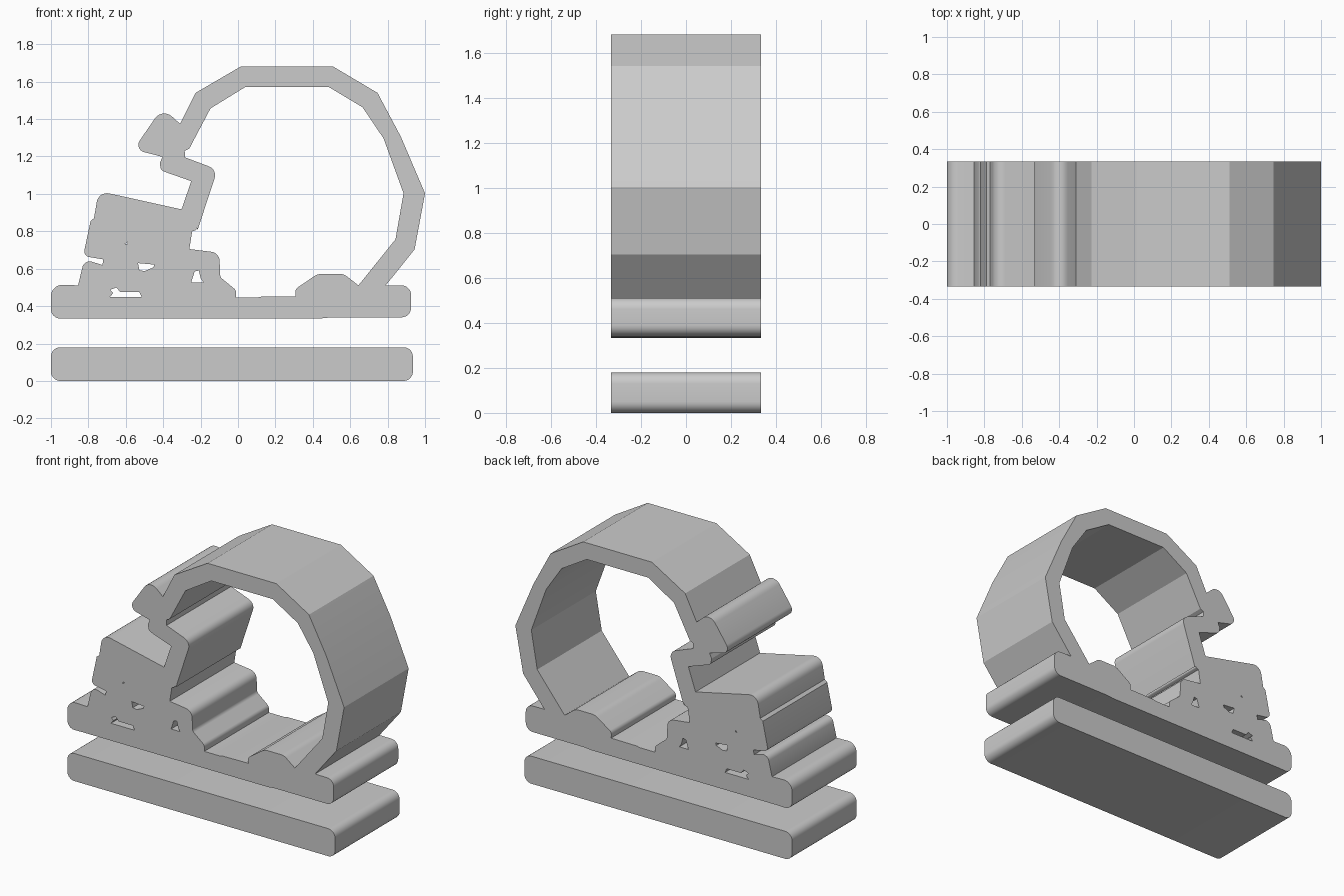
import bpy, bmesh, math
from mathutils import Vector, Matrix

if "Cube" in bpy.data.objects:
    bpy.data.objects.remove(bpy.data.objects["Cube"])

HALF = 0.333  # half depth of every extruded part


def rounded(points, steps=7):
    """Outline from (x, z) or (x, z, radius) corners."""
    out, n = [], len(points)
    for i, p in enumerate(points):
        c = Vector(p[:2])
        if len(p) == 2:
            out.append(c)
            continue
        a = (Vector(points[i - 1][:2]) - c)
        b = (Vector(points[(i + 1) % n][:2]) - c)
        half = a.angle(b) / 2
        t = min(p[2] / math.tan(half), a.length * 0.98, b.length * 0.98)
        a, b = c + a.normalized() * t, c + b.normalized() * t
        w = math.sin(half)
        for k in range(steps + 1):
            u = k / steps
            f, g, h = (1 - u) ** 2, 2 * u * (1 - u) * w, u * u
            out.append((a * f + c * g + b * h) / (f + g + h))
    return out


def slab(name, outline, holes=()):
    """Extrude a front-view outline (with holes) along y."""
    cu = bpy.data.curves.new(name, 'CURVE')
    cu.dimensions = '2D'
    cu.fill_mode = 'BOTH'
    cu.extrude = HALF
    for pts in [rounded(outline)] + [rounded(h) for h in holes]:
        s = cu.splines.new('POLY')
        s.points.add(len(pts) - 1)
        for sp, p in zip(s.points, pts):
            sp.co = (p.x, p.y, 0, 1)
        s.use_cyclic_u = True
    ob = bpy.data.objects.new(name, cu)
    bpy.context.collection.objects.link(ob)
    bpy.ops.object.select_all(action='DESELECT')
    ob.select_set(True)
    bpy.context.view_layer.objects.active = ob
    bpy.ops.object.convert(target='MESH')
    ob = bpy.context.view_layer.objects.active
    ob.name = name
    me = ob.data
    me.transform(Matrix.Rotation(math.pi / 2, 4, 'X'))
    bm = bmesh.new()
    bm.from_mesh(me)
    bmesh.ops.remove_doubles(bm, verts=bm.verts, dist=1e-5)
    bmesh.ops.recalc_face_normals(bm, faces=bm.faces)
    bm.to_mesh(me)
    bm.free()
    bpy.ops.object.shade_smooth_by_angle(angle=math.radians(20))
    return ob


# Separate lower plate
slab("lower_plate", [(-1, 0, .05), (.935, 0, .05), (.935, .18, .05), (-1, .18, .05)])

# Upper bar with the low mound beside the hoop foot
slab("upper_bar", [
    (-1, .332, .05), (-.9, .335), (.45, .335), (.5, .34), (.925, .34, .05),
    (.925, .51, .05), (.79, .511), (.644, .511), (.565, .572, .06), (.425, .572, .07),
    (.305, .49, .03), (.308, .452), (.12, .45), (.1, .445), (-.01, .445),
    (-.855, .445), (-.855, .511), (-1, .515, .06)])

# Crouched body on the bar, with the small gaps between its limbs
slab("body", [
    (-.855, .445), (-.855, .511), (-.822, .65, .04), (-.725, .62), (-.72, .65),
    (-.828, .668, .03), (-.788, .855), (-.77, .87), (-.745, 1.015, .055),
    (-.302, .917), (-.215, .81, .01), (-.245, .80), (-.26, .705),
    (-.10, .685, .05), (-.095, .555, .03), (-.01, .485, .03), (-.01, .445)],
    holes=[
        [(-.685, .448), (-.515, .448), (-.527, .475), (-.63, .475), (-.65, .50), (-.683, .487), (-.667, .47)],
        [(-.535, .63), (-.447, .622), (-.452, .607), (-.50, .587), (-.527, .592)],
        [(-.25, .527), (-.185, .527), (-.20, .55), (-.21, .59), (-.232, .585)],
        [(-.605, .732), (-.592, .732), (-.592, .742)]])

# Head and bent arm reaching up to the hoop
slab("head_and_arm", [
    (-.302, .917), (-.25, 1.068), (-.412, 1.125, .03), (-.418, 1.165), (-.404, 1.198),
    (-.558, 1.238, .04), (-.405, 1.46, .06), (-.31, 1.375), (-.26, 1.243),
    (-.285, 1.23), (-.283, 1.195), (-.11, 1.13, .05), (-.215, .81)])

# Large faceted hoop
slab("hoop", [
    (-.31, 1.375), (-.227, 1.54), (.013, 1.68), (.51, 1.68), (.746, 1.54),
    (.87, 1.307), (1, 1.003), (.944, .703), (.79, .511), (.644, .511),
    (.842, .757), (.885, 1.003), (.778, 1.297), (.666, 1.463), (.484, 1.572),
    (.04, 1.572), (-.147, 1.457), (-.26, 1.243)])
